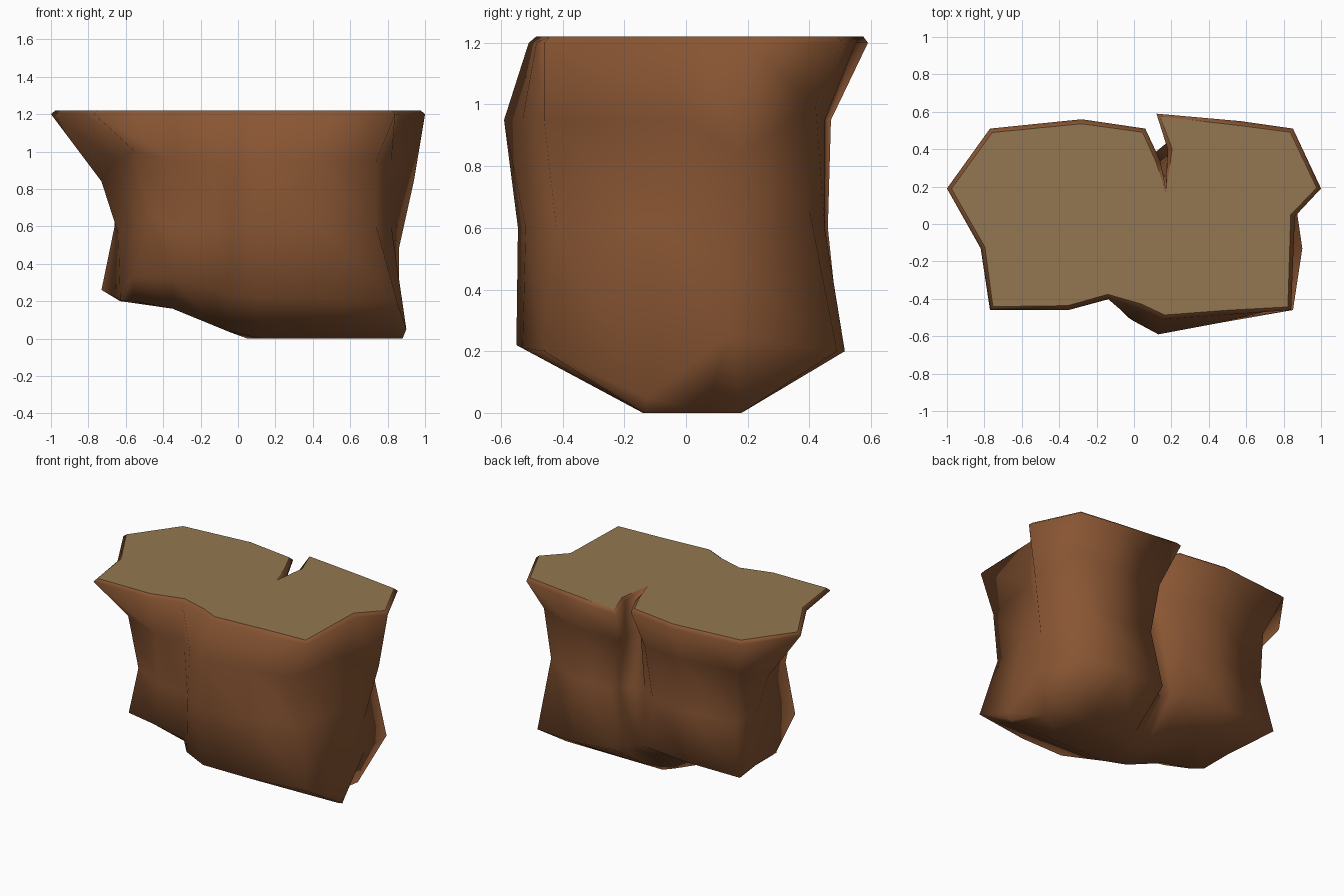
import bpy, bmesh

if "Cube" in bpy.data.objects:
    bpy.data.objects.remove(bpy.data.objects["Cube"])

def mat(name, col):
    m = bpy.data.materials.new(name)
    m.diffuse_color = (*col, 1)
    m.use_nodes = True
    m.node_tree.nodes["Principled BSDF"].inputs["Base Color"].default_value = m.diffuse_color
    return m

# Horizontal sections, counter-clockwise from the left tip (20 corners each)
rim = [(-1, .19), (-.82, -.13), (-.77, -.46), (-.35, -.46), (-.14, -.40),
       (.03, -.45), (.16, -.51), (.5, -.485), (.84, -.46), (.86, .04),
       (1, .19), (.85, .51), (.57, .55), (.12, .59), (.18, .40),
       (.17, .19), (.14, .34), (.06, .51), (-.28, .56), (-.77, .51)]
shoulder = [(-.73, .15), (-.66, -.1), (-.55, -.40), (-.33, -.42), (-.13, -.40),
            (0, -.52), (.13, -.59), (.45, -.53), (.74, -.46), (.82, -.02),
            (.94, .18), (.78, .42), (.55, .45), (.19, .47), (.20, .38),
            (.17, .25), (.11, .33), (.01, .43), (-.28, .46), (-.68, .42)]
waist = [(-.64, .15), (-.59, -.08), (-.48, -.39), (-.32, -.40), (-.12, -.40),
         (-.03, -.50), (.12, -.545), (.45, -.52), (.74, -.42), (.82, -.10),
         (.86, .14), (.74, .40), (.55, .45), (.25, .46), (.23, .39),
         (.15, .32), (.06, .36), (-.05, .43), (-.28, .45), (-.66, .42)]
foot = [(-.65, .15, .22), (-.63, -.08, .21), (-.56, -.38, .33), (-.35, -.41, .32),
        (-.13, -.40, .27), (-.06, -.47, .23), (.12, -.55, .22), (.45, -.53, .21),
        (.85, -.46, .20), (.90, -.13, .05), (.86, .14, .25), (.78, .49, .20),
        (.5, .515, .20), (.19, .50, .22), (.17, .43, .22), (.11, .38, .22),
        (.05, .41, .25), (-.04, .46, .28), (-.35, .48, .27), (-.73, .46, .26)]

def level(tip_left, tip_right, corner, rest):
    """Heights of one section: lower at the end tips, raised at three corners."""
    z = [rest] * 20
    z[0], z[10] = tip_left, tip_right
    z[2] = z[11] = corner
    return z

def keel(p):
    """Point on the narrow underside, which rises toward the left."""
    x = max(-.63, min(.88, p[0]))
    return (x, max(-.14, min(.18, p[1])), max(0, min(.2, (.04 - x) * .41)))

def lift(pts, zs):
    return [(x, y, z) for (x, y), z in zip(pts, zs)]

under = [keel(p) for p in foot]
under[10] = (.76, .06, 0)          # nick in the right end
rings = [lift(rim, [1.2] * 20),
         lift(shoulder, level(.84, .84, 1.0, .95)),
         lift(waist, level(.56, .48, .66, .60)),
         foot, under]

# Loft the walls and underside
bm = bmesh.new()
loops = [[bm.verts.new(p) for p in r] for r in rings]
n = len(rim)
for a, b in zip(loops, loops[1:]):
    for i in range(n):
        j = (i + 1) % n
        bm.faces.new((a[i], b[i], b[j], a[j]))
bottom = bm.faces.new(list(reversed(loops[-1])))

# Flat cut top with a chamfered rim
top = bm.faces.new(loops[0])
bm.normal_update()
bmesh.ops.inset_individual(bm, faces=[top], thickness=.024, depth=0, use_even_offset=False)
for v in top.verts:
    v.co.z = 1.22
top.material_index = 1
bmesh.ops.triangulate(bm, faces=[top, bottom])
bmesh.ops.remove_doubles(bm, verts=bm.verts, dist=.0005)
bmesh.ops.recalc_face_normals(bm, faces=bm.faces)

# Smooth bark, flat cut face
for f in bm.faces:
    f.smooth = f.material_index == 0
for e in bm.edges:
    e.smooth = len({f.material_index for f in e.link_faces}) == 1

me = bpy.data.meshes.new("stump")
bm.to_mesh(me)
bm.free()
me.materials.append(mat("bark", (.25, .092, .033)))
me.materials.append(mat("cut_wood", (.29, .185, .083)))
stump = bpy.data.objects.new("stump", me)
bpy.context.collection.objects.link(stump)
